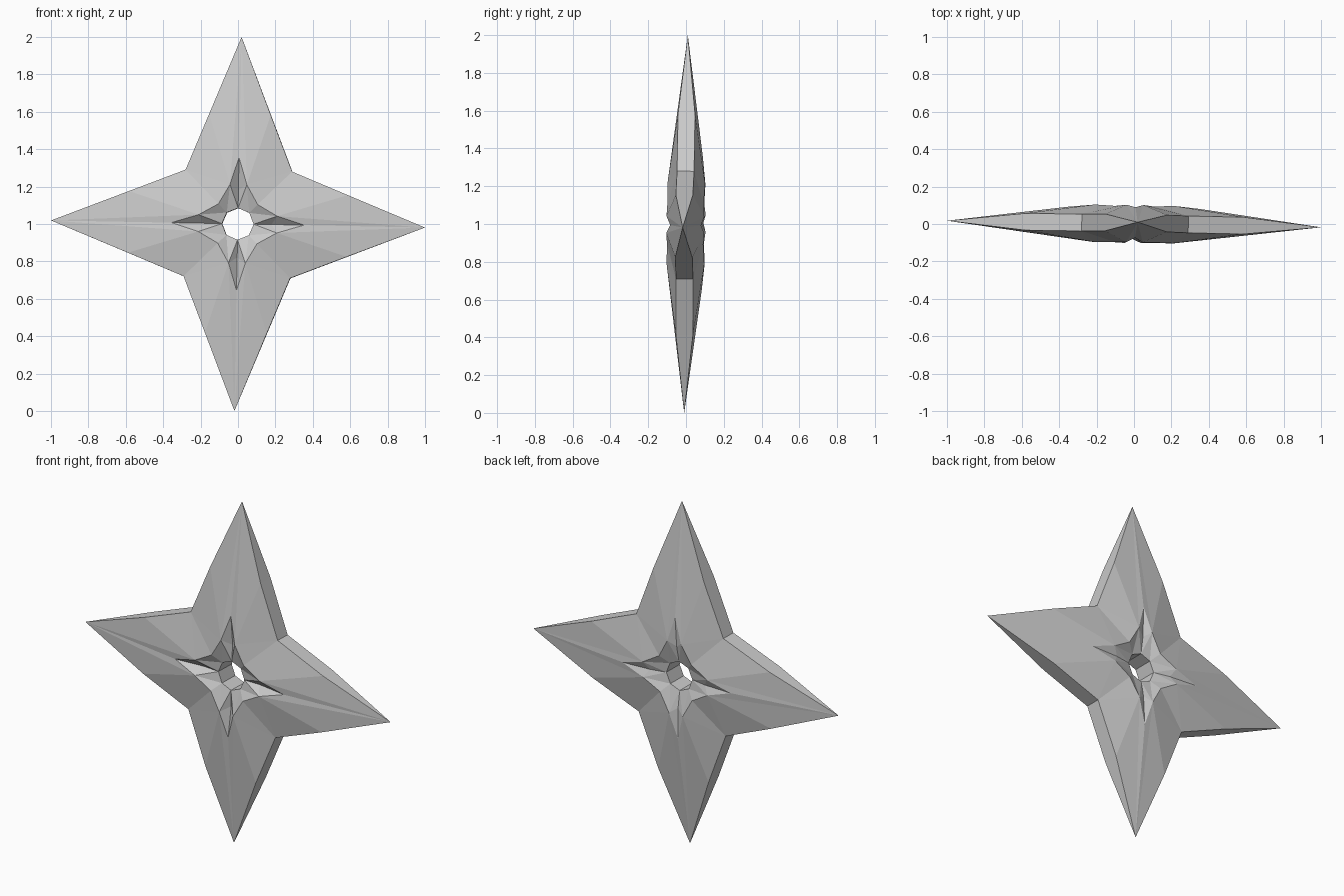
import bpy, bmesh, math
from mathutils import Matrix, Vector

if "Cube" in bpy.data.objects:
    bpy.data.objects.remove(bpy.data.objects["Cube"])

# One arm sector, pointing along +u: name -> (u, v, front depth, back depth)
ARM = {
    "tip":    (1.0, 0.0, 0.0, 0.0),
    "edge":   (0.585, 0.165, 0.045, 0.045),
    "notch":  (0.285, 0.285, 0.045, 0.045),
    "crest":  (0.21, 0.045, 0.1, 0.1),
    "point":  (0.355, 0.0, 0.077, 0.086),
    "groove": (0.18, 0.0, 0.055, 0.078),
    "diag":   (0.105, 0.105, 0.098, 0.094),
    "hole":   (0.085, 0.0, 0.06, 0.06),
    "hole_d": (0.06, 0.06, 0.06, 0.06),
}
# Facets of half an arm, on the front and on the back
FACETS = [
    ("tip", "edge", "crest"), ("tip", "crest", "point"),
    ("edge", "notch", "crest"), ("notch", "diag", "crest"),
    ("crest", "groove", "point"), ("crest", "diag", "hole_d"),
    ("crest", "hole_d", "hole"), ("crest", "hole", "groove"),
]
# Outer rim and hole wall joining the front to the back
WALLS = [("tip", "edge"), ("edge", "notch"), ("hole", "hole_d")]

bm = bmesh.new()


def add_face(points):
    unique = []
    for p in points:
        if all((p - q).length > 1e-5 for q in unique):
            unique.append(p)
    bm.faces.new([bm.verts.new(p) for p in unique])


for arm in range(4):
    turn = Matrix.Rotation(arm * math.pi / 2, 4, 'Y')
    for mirror in (1, -1):
        def pos(name, side):
            u, v, front, back = ARM[name]
            y = -front if side < 0 else back
            return turn @ Vector((u, y, v * mirror))
        for side in (-1, 1):
            for facet in FACETS:
                add_face([pos(n, side) for n in facet])
        for a, b in WALLS:
            add_face([pos(a, -1), pos(b, -1), pos(b, 1), pos(a, 1)])

bmesh.ops.remove_doubles(bm, verts=bm.verts, dist=1e-4)
bmesh.ops.recalc_face_normals(bm, faces=bm.faces)

# Slight spin and lean of the whole star
lean = Matrix.Rotation(-0.0175, 4, 'Z') @ Matrix.Rotation(-0.01, 4, 'X')
spin = Matrix.Rotation(0.019, 4, 'Y')
bmesh.ops.transform(bm, matrix=Matrix.Translation((0, 0, 1)) @ lean @ spin, verts=bm.verts)

mesh = bpy.data.meshes.new("throwing_star")
bm.to_mesh(mesh)
bm.free()
star = bpy.data.objects.new("throwing_star", mesh)
bpy.context.collection.objects.link(star)
